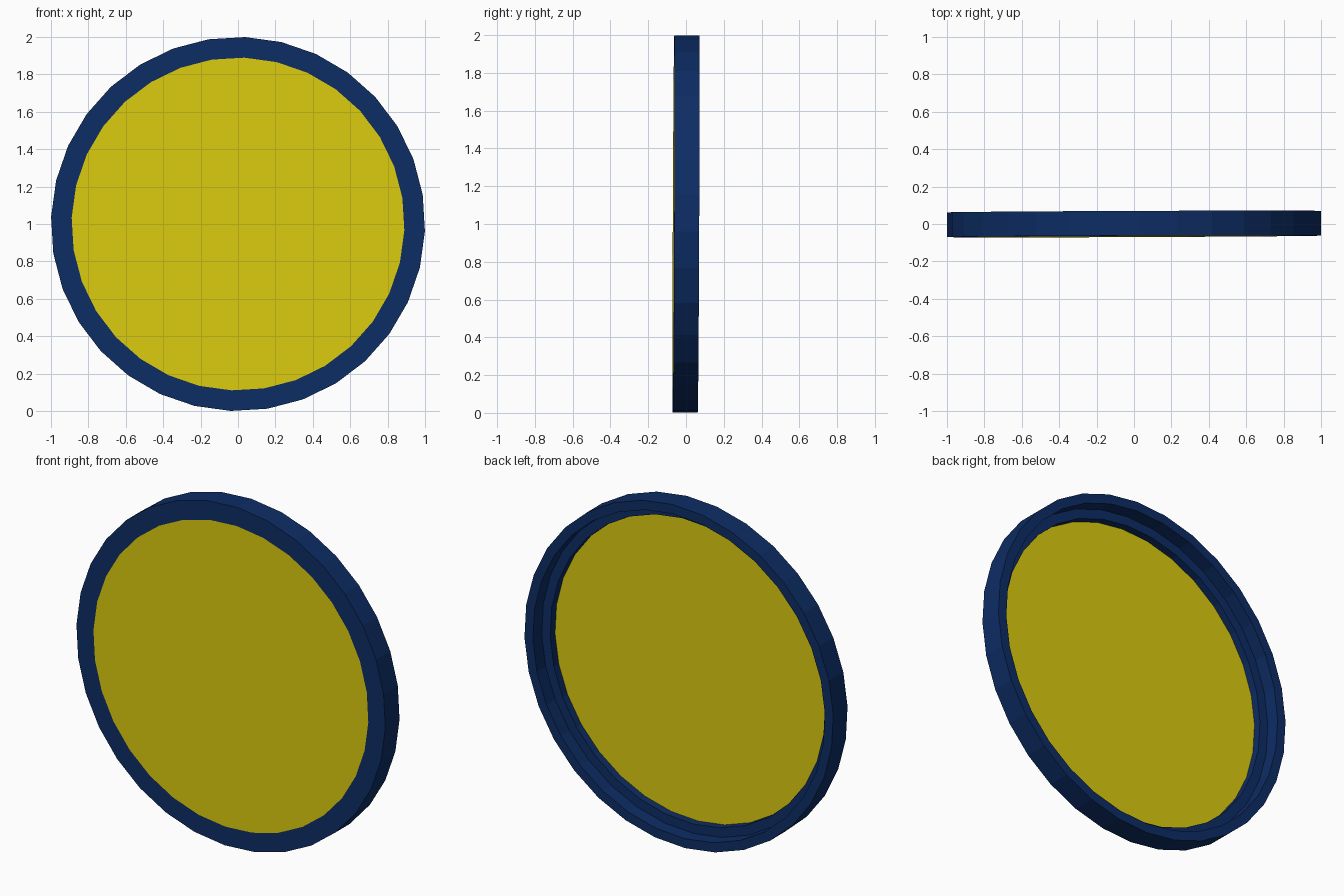
import bpy, math

if "Cube" in bpy.data.objects:
    bpy.data.objects.remove(bpy.data.objects["Cube"])

SIDES = 32
PHASE = math.radians(-2.2)
TILT = 0.004  # the disc leans very slightly


def material(name, color):
    m = bpy.data.materials.new(name)
    m.diffuse_color = color
    m.use_nodes = True
    m.node_tree.nodes["Principled BSDF"].inputs["Base Color"].default_value = m.diffuse_color
    return m


navy = material("navy", (0.004, 0.026, 0.13, 1))
yellow = material("yellow", (0.72, 0.60, 0.005, 1))


def circle(r, y):
    pts = []
    for i in range(SIDES):
        a = PHASE + 2 * math.pi * i / SIDES
        x, z = r * math.cos(a), r * math.sin(a)
        pts.append((x, y + TILT * (x + z), z + 1.0))
    return pts


def make(name, verts, faces, mat):
    me = bpy.data.meshes.new(name)
    me.from_pydata(verts, [], faces)
    me.materials.append(mat)
    ob = bpy.data.objects.new(name, me)
    bpy.context.collection.objects.link(ob)
    return ob


def ring(name, r_in, r_out, y_front, y_back, mat):
    verts = []
    for r, y in ((r_out, y_front), (r_out, y_back), (r_in, y_back), (r_in, y_front)):
        verts += circle(r, y)
    n = SIDES
    faces = []
    for k in range(4):
        m = (k + 1) % 4
        for i in range(n):
            j = (i + 1) % n
            faces.append((k * n + i, k * n + j, m * n + j, m * n + i))
    return make(name, verts, faces, mat)


def disc(name, r, y_front, y_back, mat):
    n = SIDES
    verts = circle(r, y_front) + circle(r, y_back)
    faces = [tuple(range(n)), tuple(range(2 * n - 1, n - 1, -1))]
    faces += [(i, n + i, n + (i + 1) % n, (i + 1) % n) for i in range(n)]
    return make(name, verts, faces, mat)


# full-depth outer rim
ring("outer_rim", 0.945, 1.0, -0.066, 0.066, navy)
# shallower inner ledge, stepped down on the back
ring("inner_ledge", 0.89, 0.945, -0.066, -0.015, navy)
# face panel, flush with the front
disc("face_panel", 0.89, -0.066, -0.06, yellow)
